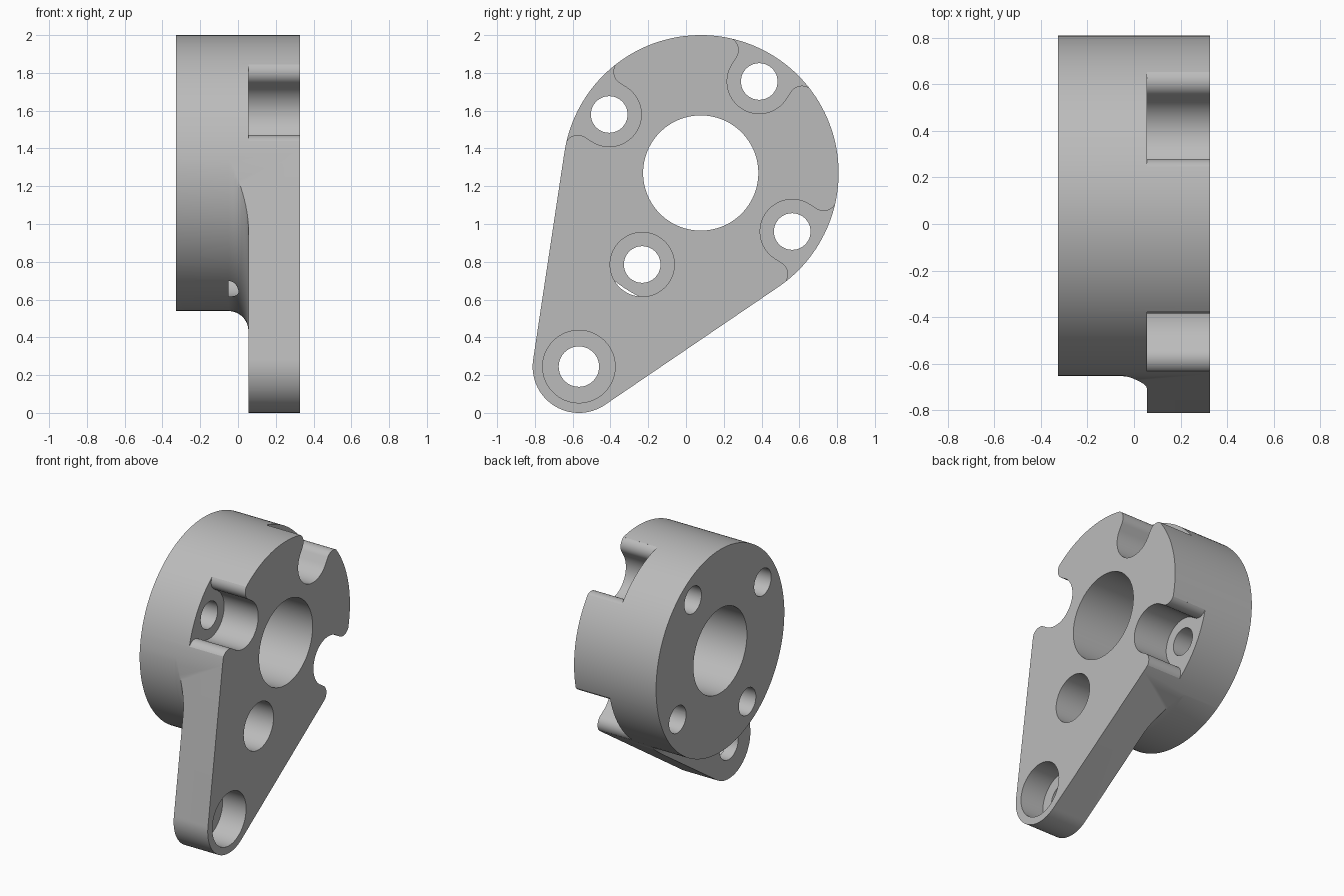
import bpy, bmesh
from math import pi, sin, cos, atan2, acos, hypot, sqrt, radians

cube = bpy.data.objects.get("Cube")
if cube:
    bpy.data.objects.remove(cube, do_unlink=True)

# Main dimensions; the axis of every feature runs along x
HUB, HUB_R = (0.078, 1.27), 0.73
TIP, TIP_R = (-0.567, 0.245), 0.245
BACK, STEP, FACE = -0.327, 0.055, 0.327
BOLT_CIRCLE, BOLT_R, POCKET_R = 0.575, 0.097, 0.17
FILLET = 0.105


def arc(centre, radius, start, end, n):
    return [(centre[0] + radius * cos(start + (end - start) * i / n),
             centre[1] + radius * sin(start + (end - start) * i / n))
            for i in range(n + 1)]


def circle(centre, radius, n=64):
    return arc(centre, radius, 0, 2 * pi, n)[:-1]


def loft(name, loops):
    """Closed solid through matching (x, outline) sections."""
    bm = bmesh.new()
    rings = [[bm.verts.new((x, y, z)) for y, z in pts] for x, pts in loops]
    for a, b in zip(rings, rings[1:]):
        for i in range(len(a)):
            j = (i + 1) % len(a)
            bm.faces.new((a[i], a[j], b[j], b[i]))
    bm.faces.new(rings[0])
    bm.faces.new(rings[-1])
    bmesh.ops.recalc_face_normals(bm, faces=bm.faces)
    mesh = bpy.data.meshes.new(name)
    bm.to_mesh(mesh)
    bm.free()
    obj = bpy.data.objects.new(name, mesh)
    bpy.context.collection.objects.link(obj)
    return obj


def prism(name, pts, x0, x1):
    return loft(name, [(x0, pts), (x1, pts)])


def combine(target, tool, operation):
    mod = target.modifiers.new(tool.name, "BOOLEAN")
    mod.operation, mod.solver, mod.object = operation, "EXACT", tool
    bpy.context.view_layer.objects.active = target
    bpy.ops.object.modifier_apply(modifier=mod.name)
    bpy.data.objects.remove(tool, do_unlink=True)


# Teardrop outline: hub and tip circles joined by tangents
dy, dz = TIP[0] - HUB[0], TIP[1] - HUB[1]
heading = atan2(dz, dy)
spread = acos((HUB_R - TIP_R) / hypot(dy, dz))
outline = (arc(HUB, HUB_R, heading + spread, heading + 2 * pi - spread, 100)
           + arc(TIP, TIP_R, heading - spread, heading + spread, 40))
body = prism("lever_hub_body", outline, BACK, FACE)

# Round hub behind the lever, blended into it by a concave fillet
sections = [(BACK - 0.1, HUB_R + 0.001)]
for i in range(13):
    a = pi / 2 * i / 12
    sections.append((STEP - FILLET + FILLET * sin(a),
                     HUB_R + 0.001 + FILLET * (1 - cos(a))))
sections += [(STEP, 3), (FACE + 0.1, 3)]
envelope = loft("hub_envelope", [(x, circle(HUB, r, 128)) for x, r in sections])
combine(body, envelope, "INTERSECT")

# Central bore
combine(body, prism("bore", circle(HUB, 0.305, 96), -1, 1), "DIFFERENCE")

# Half of the open pocket: (outward, sideways) from the bolt axis
LIP = 0.07
half = (arc((0, 0), POCKET_R, pi, pi / 2, 20)
        + arc((0.044, POCKET_R + LIP), LIP, -pi / 2, 0, 12)
        + [(0.4, POCKET_R + LIP)])
pocket = half + [(u, -v) for u, v in reversed(half[1:])]

# Four bolt holes: three in pockets open to the rim, one in a round counterbore
for k in range(4):
    a = radians(57.4 + 90 * k)
    c, s = cos(a), sin(a)
    centre = (HUB[0] + BOLT_CIRCLE * c, HUB[1] + BOLT_CIRCLE * s)
    if k == 2:
        recess = prism("counterbore", circle(centre, POCKET_R), STEP - FILLET, 1)
    else:
        pts = [(centre[0] + u * c - v * s, centre[1] + u * s + v * c)
               for u, v in pocket]
        recess = prism("open_pocket", pts, STEP, 1)
    combine(body, recess, "DIFFERENCE")
    combine(body, prism("bolt_hole", circle(centre, BOLT_R, 48), -1, 1), "DIFFERENCE")

# Counterbored hole in the lever tip
combine(body, prism("tip_counterbore", circle(TIP, 0.192), 0.14, 1), "DIFFERENCE")
combine(body, prism("tip_hole", circle(TIP, 0.107, 48), -1, 1), "DIFFERENCE")

# Plain grey metal
grey = bpy.data.materials.new("plain_grey")
grey.use_nodes = True
colour = (0.5, 0.5, 0.5, 1)
grey.diffuse_color = colour
grey.node_tree.nodes["Principled BSDF"].inputs["Base Color"].default_value = colour
body.data.materials.clear()
body.data.materials.append(grey)
for poly in body.data.polygons:
    poly.material_index = 0

bpy.ops.object.select_all(action="DESELECT")
body.select_set(True)
bpy.context.view_layer.objects.active = body
bpy.ops.object.shade_smooth_by_angle(angle=radians(30))
